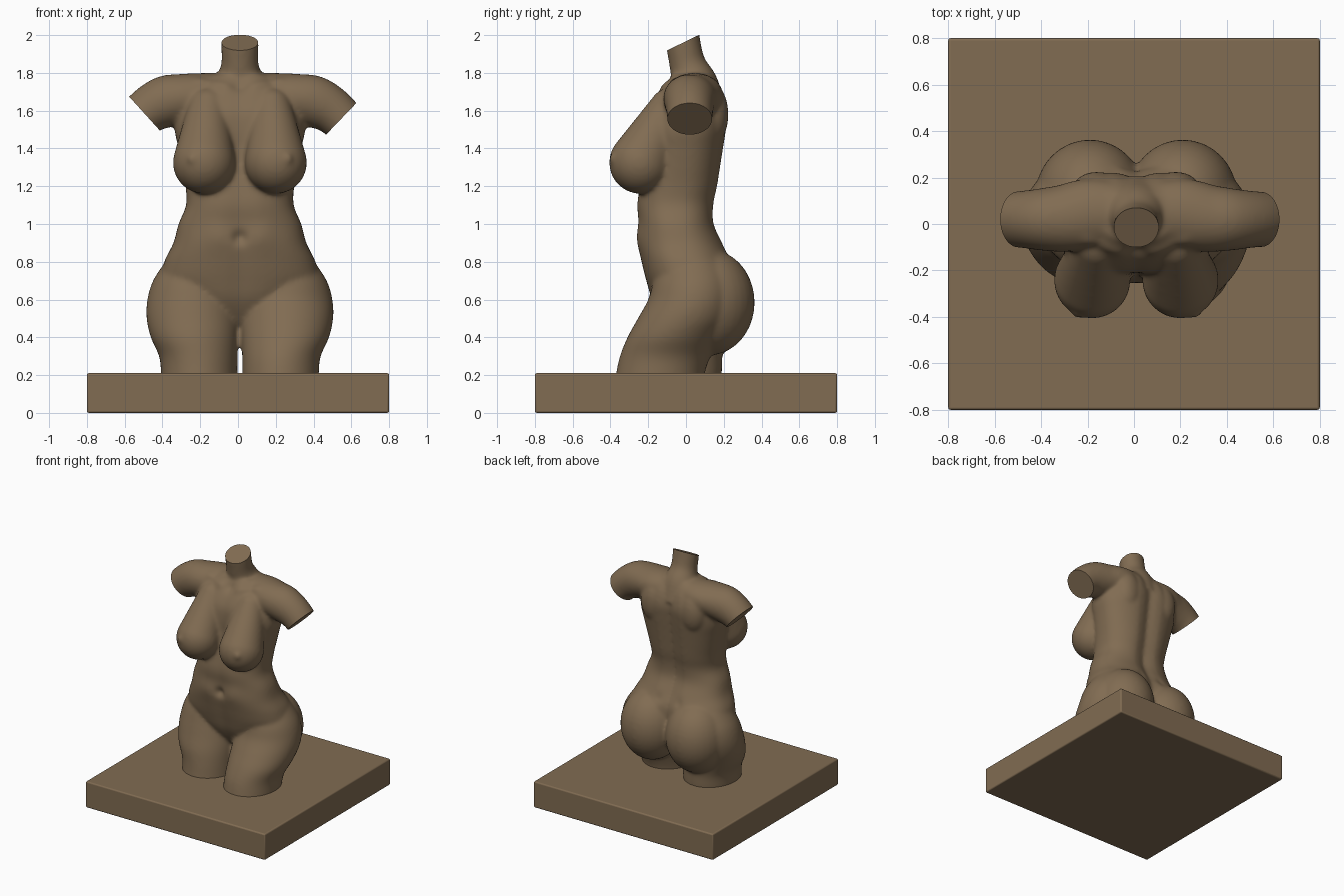
import bpy, bmesh, math
from mathutils import Vector, Matrix

if "Cube" in bpy.data.objects:
    bpy.data.objects.remove(bpy.data.objects["Cube"])

CX = 0.01          # the figure stands slightly off centre
SIDES = 48

stone = bpy.data.materials.new("warm_brown_stone")
stone.diffuse_color = (0.22, 0.15, 0.085, 1)
stone.use_nodes = True
stone.node_tree.nodes["Principled BSDF"].inputs["Base Color"].default_value = stone.diffuse_color


def spline(rows, steps=6):
    """Catmull-Rom resampling of rows of numbers."""
    out = []
    for i in range(len(rows) - 1):
        p = [rows[max(0, min(len(rows) - 1, i + k))] for k in (-1, 0, 1, 2)]
        for s in range(steps):
            t = s / steps
            out.append([0.5 * (2 * b + (c - a) * t + (2 * a - 5 * b + 4 * c - d) * t * t
                               + (3 * b - a - 3 * c + d) * t ** 3) for a, b, c, d in zip(*p)])
    return out + [list(rows[-1])]


def skin(bm, rings):
    """Closed skin over a list of point rings."""
    rings = [[bm.verts.new(p) for p in r] for r in rings]
    faces = [bm.faces.new(rings[0]), bm.faces.new(rings[-1])]
    for a, b in zip(rings, rings[1:]):
        for i in range(len(a)):
            j = (i + 1) % len(a)
            faces.append(bm.faces.new((a[i], a[j], b[j], b[i])))
    bmesh.ops.recalc_face_normals(bm, faces=faces)


def stack(bm, rows, power=1.0, groove=0.0):
    """Body section rows: z, centre x, half width, front y, back y."""
    rings = []
    for z, cx, hw, yf, yb in spline(rows):
        ring = []
        for i in range(SIDES):
            a = 2 * math.pi * i / SIDES
            c, s = math.cos(a), math.sin(a)
            x = hw * math.copysign(abs(c) ** power, c)
            y = (yf + yb) / 2 + (yb - yf) / 2 * math.copysign(abs(s) ** power, s)
            dip = groove * math.exp(-(x / 0.06) ** 2)
            y -= dip if s > 0 else -0.35 * dip
            ring.append((cx + x, y, z))
        rings.append(ring)
    skin(bm, rings)


def tube(bm, rows):
    """Limb rows: x, y, z, radius along y, radius across."""
    rows = spline(rows)
    rings = []
    for i, (x, y, z, ry, rt) in enumerate(rows):
        t = Vector(rows[min(i + 1, len(rows) - 1)][:3]) - Vector(rows[max(i - 1, 0)][:3])
        v = t.cross(Vector((0, 1, 0))).normalized()
        u = v.cross(t).normalized()
        rings.append([Vector((x, y, z)) + u * ry * math.cos(a) + v * rt * math.sin(a)
                      for a in (2 * math.pi * k / SIDES for k in range(SIDES))])
    skin(bm, rings)


def ball(bm, centre, radii):
    bmesh.ops.create_uvsphere(bm, u_segments=32, v_segments=20, radius=1,
                              matrix=Matrix.Translation(centre) @ Matrix.Diagonal((*radii, 1)))


def cut(bm, point, normal, keep):
    """Slice off the part beyond a plane, inside the region given by keep, and cap it."""
    verts = {v for v in bm.verts if keep(v.co)}
    edges = [e for e in bm.edges if all(v in verts for v in e.verts)]
    faces = [f for f in bm.faces if all(v in verts for v in f.verts)]
    bmesh.ops.bisect_plane(bm, geom=list(verts) + edges + faces, plane_co=point,
                           plane_no=normal, clear_outer=True)
    bmesh.ops.holes_fill(bm, edges=[e for e in bm.edges if e.is_boundary], sides=0)


bm = bmesh.new()

# trunk from crotch to base of the neck
stack(bm, [
    (0.42, CX, 0.05, -0.06, 0.12), (0.50, CX, 0.15, -0.13, 0.20),
    (0.60, CX, 0.31, -0.185, 0.25), (0.70, CX, 0.41, -0.215, 0.26),
    (0.80, CX, 0.40, -0.24, 0.25), (0.90, CX, 0.352, -0.26, 0.20),
    (1.00, CX, 0.325, -0.255, 0.155), (1.10, CX, 0.285, -0.265, 0.155),
    (1.20, CX, 0.288, -0.25, 0.175), (1.30, CX, 0.305, -0.23, 0.19),
    (1.40, CX, 0.325, -0.22, 0.205), (1.50, CX, 0.345, -0.22, 0.22),
    (1.60, CX, 0.33, -0.205, 0.23), (1.70, CX, 0.27, -0.15, 0.205),
    (1.79, CX, 0.15, -0.08, 0.15)], power=0.85, groove=0.035)

# neck
tube(bm, [(CX, 0.06, 1.62, 0.15, 0.15), (CX, 0.045, 1.74, 0.125, 0.135),
          (CX, 0.01, 1.84, 0.098, 0.10), (CX, -0.01, 1.93, 0.092, 0.098),
          (CX, -0.03, 2.06, 0.092, 0.10)])

for s in (1, -1):
    X = lambda x: CX + s * x
    # thigh, the one on +x steps forward
    fwd = 0.0 if s > 0 else 0.09
    stack(bm, [
        (0.12, X(0.215), 0.203, -0.385 + fwd, 0.09 + fwd), (0.21, X(0.215), 0.203, -0.37 + fwd, 0.10 + fwd),
        (0.30, X(0.220), 0.208, -0.35 + fwd * 0.9, 0.13 + fwd * 0.7),
        (0.40, X(0.240), 0.232, -0.31 + fwd * 0.6, 0.18 + fwd * 0.3),
        (0.50, X(0.248), 0.246, -0.255 + fwd * 0.3, 0.24), (0.60, X(0.248), 0.242, -0.20, 0.26),
        (0.70, X(0.245), 0.215, -0.17, 0.25), (0.80, X(0.24), 0.155, -0.12, 0.20)])
    # buttock
    ball(bm, (X(0.20), 0.122, 0.585), (0.235, 0.242, 0.28))
    # breast, tapering up to the chest
    for k in range(11):
        t = k / 10
        r = 0.165 - 0.06 * t
        ball(bm, (X(0.19 - 0.02 * t), -0.242 + 0.155 * t, 1.325 + 0.29 * t), (r, r, r))
    ball(bm, (X(0.25), -0.378, 1.345), (0.03, 0.03, 0.03))
    # shoulder and upper arm stump
    tube(bm, [(X(0.08), 0.05, 1.70, 0.13, 0.10), (X(0.20), 0.045, 1.685, 0.15, 0.115),
              (X(0.31), 0.025, 1.665, 0.145, 0.13), (X(0.40), 0.02, 1.645, 0.135, 0.137),
              (X(0.50), 0.02, 1.59, 0.122, 0.122), (X(0.62), 0.02, 1.47, 0.115, 0.105)])
    # shoulder blade
    ball(bm, (X(0.17), 0.14, 1.58), (0.11, 0.085, 0.16))

# fuse the parts into one smooth skin
mesh = bpy.data.meshes.new("torso_parts")
bm.to_mesh(mesh)
bm.free()
parts = bpy.data.objects.new("torso_parts", mesh)
bpy.context.collection.objects.link(parts)
rm = parts.modifiers.new("fuse", 'REMESH')
rm.mode = 'VOXEL'
rm.voxel_size = 0.012
sm = parts.modifiers.new("soften", 'SMOOTH')
sm.factor = 0.5
sm.iterations = 12
fused = bpy.data.meshes.new_from_object(parts.evaluated_get(bpy.context.evaluated_depsgraph_get()))
bpy.data.objects.remove(parts)

bm = bmesh.new()
bm.from_mesh(fused)
bm.normal_update()

# navel, collar bones, throat notch and lower-back dimples: centre, radius, push
marks = [((CX, -0.25, 0.93), 0.035, -0.025), ((CX, -0.13, 1.74), 0.04, -0.015)]
for s in (1, -1):
    marks += [((CX + s * (0.07 + 0.035 * k), -0.13 + 0.012 * k, 1.735 + 0.008 * k), 0.03, 0.006) for k in range(5)]
    marks += [((CX + s * 0.09, 0.24, 0.86), 0.04, -0.012), ((CX + s * 0.12, -0.24, 0.95), 0.07, 0.008)]
for centre, r, push in marks:
    c = Vector(centre)
    for v in bm.verts:
        d2 = (v.co - c).length_squared
        if d2 < 9 * r * r:
            v.co += v.normal * push * math.exp(-d2 / (r * r))

# flat cuts at the neck, both arms and under the thighs
cut(bm, (CX, -0.022, 1.957), Vector((0, -0.085, 0.175)).normalized(), lambda p: p.z > 1.8)
cut(bm, (0.54, 0, 1.55), Vector((0.72, 0, -0.69)), lambda p: p.x > 0.40 and p.z > 1.3)
cut(bm, (-0.50, 0, 1.59), Vector((-0.74, 0, -0.67)), lambda p: p.x < -0.385 and p.z > 1.3)
cut(bm, (0, 0, 0.2), Vector((0, 0, -1)), lambda p: p.z < 0.35)
bm.to_mesh(fused)
bm.free()
torso = bpy.data.objects.new("torso", fused)
bpy.context.collection.objects.link(torso)

# square plinth with a soft edge
bpy.ops.mesh.primitive_cube_add(size=1, location=(0, 0, 0.105))
plinth = bpy.context.object
plinth.name = "plinth"
plinth.scale = (1.6, 1.6, 0.21)
bpy.ops.object.transform_apply(location=False, rotation=False, scale=True)
bev = plinth.modifiers.new("edge", 'BEVEL')
bev.width = 0.01
bev.segments = 3

for ob in (torso, plinth):
    ob.data.materials.clear()
    ob.data.materials.append(stone)
    bpy.ops.object.select_all(action='DESELECT')
    ob.select_set(True)
    bpy.context.view_layer.objects.active = ob
    bpy.ops.object.shade_smooth_by_angle(angle=math.radians(40))
